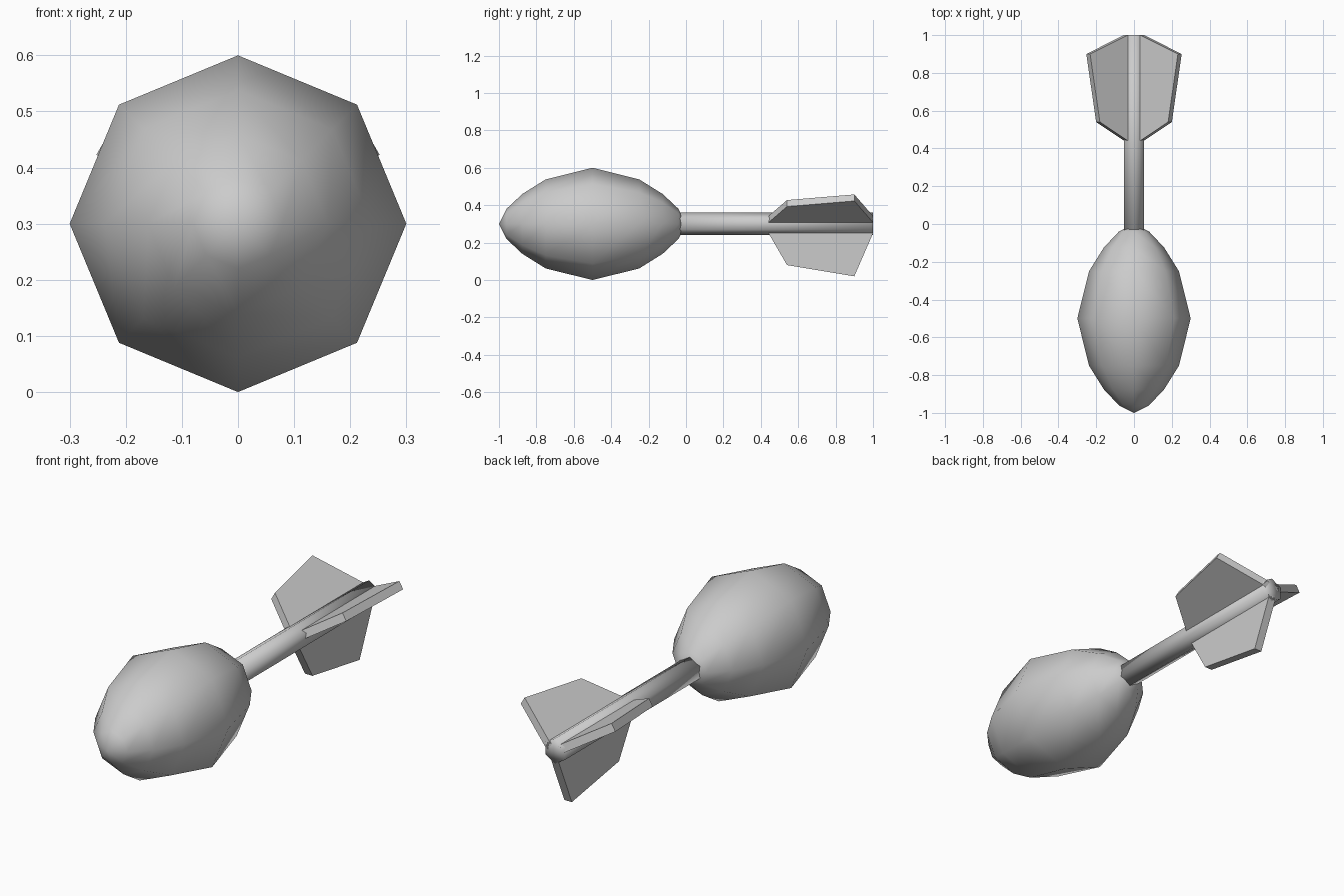
import bpy, bmesh, math
from mathutils import Matrix, Vector

if "Cube" in bpy.data.objects:
    bpy.data.objects.remove(bpy.data.objects["Cube"])

CZ = 0.3  # height of the long axis


def finish(name, bm, smooth=None):
    bmesh.ops.recalc_face_normals(bm, faces=bm.faces)
    me = bpy.data.meshes.new(name)
    bm.to_mesh(me)
    bm.free()
    ob = bpy.data.objects.new(name, me)
    bpy.context.collection.objects.link(ob)
    if smooth:
        bpy.ops.object.select_all(action='DESELECT')
        ob.select_set(True)
        bpy.context.view_layer.objects.active = ob
        bpy.ops.object.shade_smooth_by_angle(angle=math.radians(smooth))
    return ob


def lathe(name, profile, sides, start, smooth):
    """Revolve (y, radius) points about the long axis."""
    bm = bmesh.new()
    rings = []
    for y, r in profile:
        n = sides if r > 0 else 1
        rings.append([bm.verts.new((r * math.cos(start + i * math.tau / sides), y,
                                    CZ + r * math.sin(start + i * math.tau / sides)))
                      for i in range(n)])
    for a, b in zip(rings, rings[1:]):
        for i in range(sides):
            j = (i + 1) % sides
            quad = [a[i % len(a)], a[j % len(a)], b[j % len(b)], b[i % len(b)]]
            bm.faces.new(list(dict.fromkeys(quad)))
    return finish(name, bm, smooth)


# Bulbous eight-sided body
half = [(0.25, 0.238), (0.375, 0.16), (0.46, 0.08), (0.5, 0)]
profile = [(-0.5 - d, r) for d, r in reversed(half)] + [(-0.5, 0.3)] + [(-0.5 + d, r) for d, r in half]
lathe("body", profile, 8, 0, 60)

# Six-sided tail shaft
lathe("tail_shaft", [(-0.1, 0), (-0.1, 0.06), (1.0, 0.06), (1.0, 0)], 6, math.pi / 6, 100)


# Three tail fins, outline given as (y, radius)
def fin(name, angle):
    outline = [(0.43, 0.03), (0.54, 0.22), (0.9, 0.28), (1.0, 0.05), (1.0, 0.03)]
    bm = bmesh.new()
    sides = [[bm.verts.new((r, y, t)) for y, r in outline] for t in (-0.02, 0.02)]
    bm.faces.new(sides[0])
    bm.faces.new(sides[1])
    n = len(outline)
    for i in range(n):
        j = (i + 1) % n
        bm.faces.new((sides[0][i], sides[0][j], sides[1][j], sides[1][i]))
    bm.transform(Matrix.Translation((0, 0, CZ)) @ Matrix.Rotation(-math.radians(angle), 4, 'Y'))
    return finish(name, bm)


for name, angle in (("right_fin", 30), ("left_fin", 150), ("lower_fin", 270)):
    fin(name, angle)
